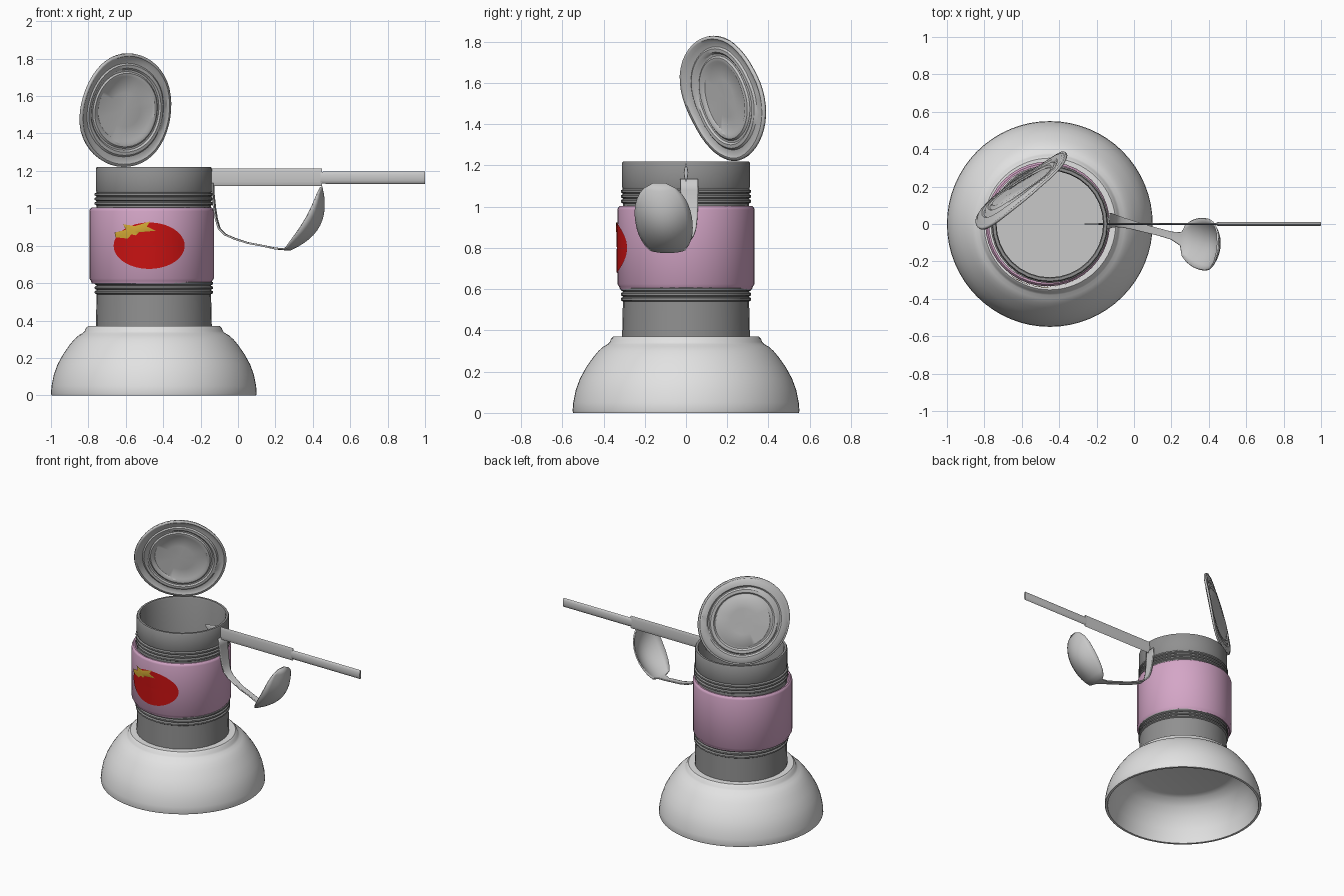
import bpy, bmesh, math
from mathutils import Vector

if "Cube" in bpy.data.objects:
    bpy.data.objects.remove(bpy.data.objects["Cube"])

CX = -0.45  # axis of bowl and can


def mat(name, rgb):
    m = bpy.data.materials.new(name)
    m.diffuse_color = (*rgb, 1)
    m.use_nodes = True
    m.node_tree.nodes["Principled BSDF"].inputs["Base Color"].default_value = m.diffuse_color
    return m


WHITE = mat("white_ceramic", (0.76, 0.76, 0.76))
TIN = mat("dark_tin", (0.28, 0.28, 0.28))
STEEL = mat("light_steel", (0.58, 0.58, 0.58))
PINK = mat("pink_paper", (0.66, 0.38, 0.57))
RED = mat("tomato_red", (0.58, 0.006, 0.006))
GOLD = mat("golden_leaf", (0.64, 0.39, 0.035))


def make(name, verts, faces, material, thick=0, angle=35, recalc=True):
    me = bpy.data.meshes.new(name)
    me.from_pydata([tuple(v) for v in verts], [], faces)
    if recalc:
        bm = bmesh.new()
        bm.from_mesh(me)
        bmesh.ops.remove_doubles(bm, verts=bm.verts, dist=1e-5)
        bmesh.ops.recalc_face_normals(bm, faces=bm.faces)
        bm.to_mesh(me)
        bm.free()
    me.materials.append(material)
    ob = bpy.data.objects.new(name, me)
    bpy.context.collection.objects.link(ob)
    if thick:
        mod = ob.modifiers.new("thickness", "SOLIDIFY")
        mod.thickness = thick
        mod.offset = 0
    bpy.ops.object.select_all(action="DESELECT")
    ob.select_set(True)
    bpy.context.view_layer.objects.active = ob
    bpy.ops.object.shade_smooth_by_angle(angle=math.radians(angle))
    return ob


def bridge(rows, n, closed=True):
    """Quads joining consecutive rows of n points."""
    return [(i * n + j, i * n + (j + 1) % n, (i + 1) * n + (j + 1) % n, (i + 1) * n + j)
            for i in range(rows - 1) for j in range(n if closed else n - 1)]


def lathe(name, profile, material, n=32, cx=CX, angle=35):
    verts = [(cx + r * math.cos(2 * math.pi * j / n), r * math.sin(2 * math.pi * j / n), z)
             for r, z in profile for j in range(n)]
    return make(name, verts, bridge(len(profile), n), material, angle=angle)


# upside-down bowl, hollow underneath
lathe("bowl", [(0, 0.29), (0.34, 0.29), (0.38, 0.28), (0.43, 0.24), (0.475, 0.18), (0.51, 0.10),
               (0.53, 0.0), (0.547, 0.0), (0.55, 0.01), (0.547, 0.05), (0.535, 0.11), (0.515, 0.165),
               (0.485, 0.22), (0.45, 0.27), (0.425, 0.30), (0.40, 0.322), (0.38, 0.333),
               (0.37, 0.343), (0.363, 0.36), (0.352, 0.37), (0.0, 0.37)], WHITE, n=64)

# open can with ribs above and below the label
R = 0.31
can = [(0, 0.365), (R, 0.365)]
for base in (0.54, 1.015):
    for k in range(3):
        z = base + k * 0.024
        can += [(R - 0.004, z), (R + 0.006, z + 0.006), (R + 0.006, z + 0.016), (R - 0.004, z + 0.022)]
    can.append((R, base + 0.08))
can += [(R, 1.212), (R - 0.005, 1.22), (R - 0.02, 1.22), (R - 0.025, 1.21), (R - 0.025, 0.40)]
lathe("can", can, TIN)
lathe("can_floor", [(0, 0.39), (R - 0.02, 0.39), (R - 0.02, 0.40), (0, 0.40)], STEEL)

# paper label sleeve
LX, LR = -0.462, 0.333
lathe("label", [(0.312, 0.60), (0.320, 0.598), (0.324, 0.612), (0.333, 0.625), (LR, 0.985),
                (0.330, 0.995), (0.322, 1.003), (0.312, 1.003), (0.312, 0.60)], PINK, n=40, cx=LX)


def decal(name, outline, centre, radius, material, rings=7):
    """Painted shape wrapped on the front of the label."""
    n = len(outline)
    verts = []
    for i in range(rings + 1):
        t = max(i / rings, 0.001)
        for x, z in outline:
            px, pz = centre[0] + (x - centre[0]) * t, centre[1] + (z - centre[1]) * t
            verts.append((px, -math.sqrt(radius ** 2 - (px - LX) ** 2), pz))
    faces = [f[::-1] for f in bridge(rings + 1, n)] + [tuple(range(n))]
    return make(name, verts, faces, material, recalc=False)


tomato = [(-0.475 + 0.19 * math.cos(a), 0.80 + 0.124 * math.sin(a))
          for a in (2 * math.pi * k / 48 for k in range(48))]
decal("tomato_print", tomato, (-0.475, 0.80), LR + 0.003, RED)
leaf = [(-0.66, 0.87), (-0.60, 0.885), (-0.615, 0.915), (-0.55, 0.905), (-0.47, 0.93), (-0.487, 0.902),
        (-0.44, 0.88), (-0.53, 0.872), (-0.545, 0.855), (-0.57, 0.86), (-0.59, 0.838), (-0.655, 0.845)]
decal("leaf_print", leaf[::-1], (-0.56, 0.88), LR + 0.007, GOLD)

# bent lid standing on the rear rim, with pressed rings
U = Vector((0.806, 0.592, 0.0))
V = Vector((0.015, -0.13, 0.99)).normalized()
N = U.cross(V).normalized()
C = Vector((-0.608, 0.193, 1.527))
N_SEG, RAD = 48, 0.307
lid_rings = [(0.002, 0), (0.3, 0), (0.56, 0), (0.60, 0.008), (0.64, 0.008), (0.67, 0), (0.72, 0),
             (0.75, 0.008), (0.79, 0.008), (0.82, 0), (0.92, 0), (0.96, 0.008), (1.0, 0.006)]
verts = []
for r, h in lid_rings:
    for k in range(N_SEG):
        ang = 2 * math.pi * k / N_SEG
        a, b = r * math.cos(ang), r * math.sin(ang)
        d = (b - a) * 0.707
        bend = 0.09 * max(0, d - 0.3) ** 1.5 - 0.03 * max(0, -d - 0.3) + 0.015 * math.sin(3 * a)
        verts.append(C + U * (a * RAD) + V * (b * RAD) + N * (h + bend))
make("lid", verts, bridge(len(lid_rings), N_SEG) + [tuple(range(N_SEG))], STEEL, thick=0.014)


# knife stuck through the can wall
def loft_x(name, stations, material, n=12):
    verts = []
    for x, z0, z1, t in stations:
        for k in range(n):
            a = 2 * math.pi * k / n
            verts.append((x, t * math.cos(a), (z0 + z1) / 2 + (z1 - z0) / 2 * math.sin(a)))
    caps = [tuple(range(n)), tuple(range((len(stations) - 1) * n, len(stations) * n))]
    return make(name, verts, bridge(len(stations), n) + caps, material)


loft_x("knife_blade", [(-0.27, 1.19, 1.195, 0.001), (-0.24, 1.155, 1.202, 0.003), (-0.19, 1.128, 1.21, 0.004),
                       (-0.14, 1.12, 1.212, 0.005), (0.45, 1.12, 1.212, 0.006)], STEEL)
loft_x("knife_handle", [(0.44, 1.134, 1.194, 0.009), (0.47, 1.131, 1.197, 0.011), (0.985, 1.131, 1.197, 0.011),
                        (1.0, 1.131, 1.197, 0.009)], STEEL)

# bent spoon: ribbon stations of (x, y, z, half width, bowl depth)
stations = [(-0.135, 0.015, 1.135, 0.043, 0), (-0.134, 0.017, 1.08, 0.043, 0), (-0.125, 0.018, 1.0, 0.04, 0),
            (-0.115, 0.018, 0.94, 0.037, 0), (-0.10, 0.016, 0.89, 0.033, 0), (-0.07, 0.01, 0.86, 0.028, 0),
            (-0.02, -0.002, 0.838, 0.024, 0), (0.05, -0.022, 0.815, 0.021, 0), (0.13, -0.042, 0.80, 0.02, 0),
            (0.20, -0.062, 0.785, 0.021, 0.002), (0.25, -0.08, 0.783, 0.035, 0.006)]
start, tip = Vector((0.265, -0.09, 0.79)), Vector((0.445, -0.13, 1.115))
for k in range(13):
    t = k / 12
    p = start.lerp(tip, t)
    p.x += 0.025 * math.sin(math.pi * t)
    egg = math.sqrt(max(0, 1 - abs((t - 0.45) / 0.56) ** 2.2))
    stations.append((p.x, p.y, p.z, max(0.006, 0.137 * egg), 0.07 * math.sin(math.pi * (0.06 + 0.94 * t)) ** 0.8
                     if k < 12 else 0))
sag, side = Vector((0.8, 0, -0.6)), Vector((0.1, 0.99, 0.0))
ACROSS = 11
verts = [Vector((x, y, z)) + side * (w * v) + sag * (d * (1 - v * v))
         for x, y, z, w, d in stations for v in (j / 5 - 1 for j in range(ACROSS))]
make("spoon", verts, bridge(len(stations), ACROSS, closed=False), STEEL, thick=0.009, angle=50)
